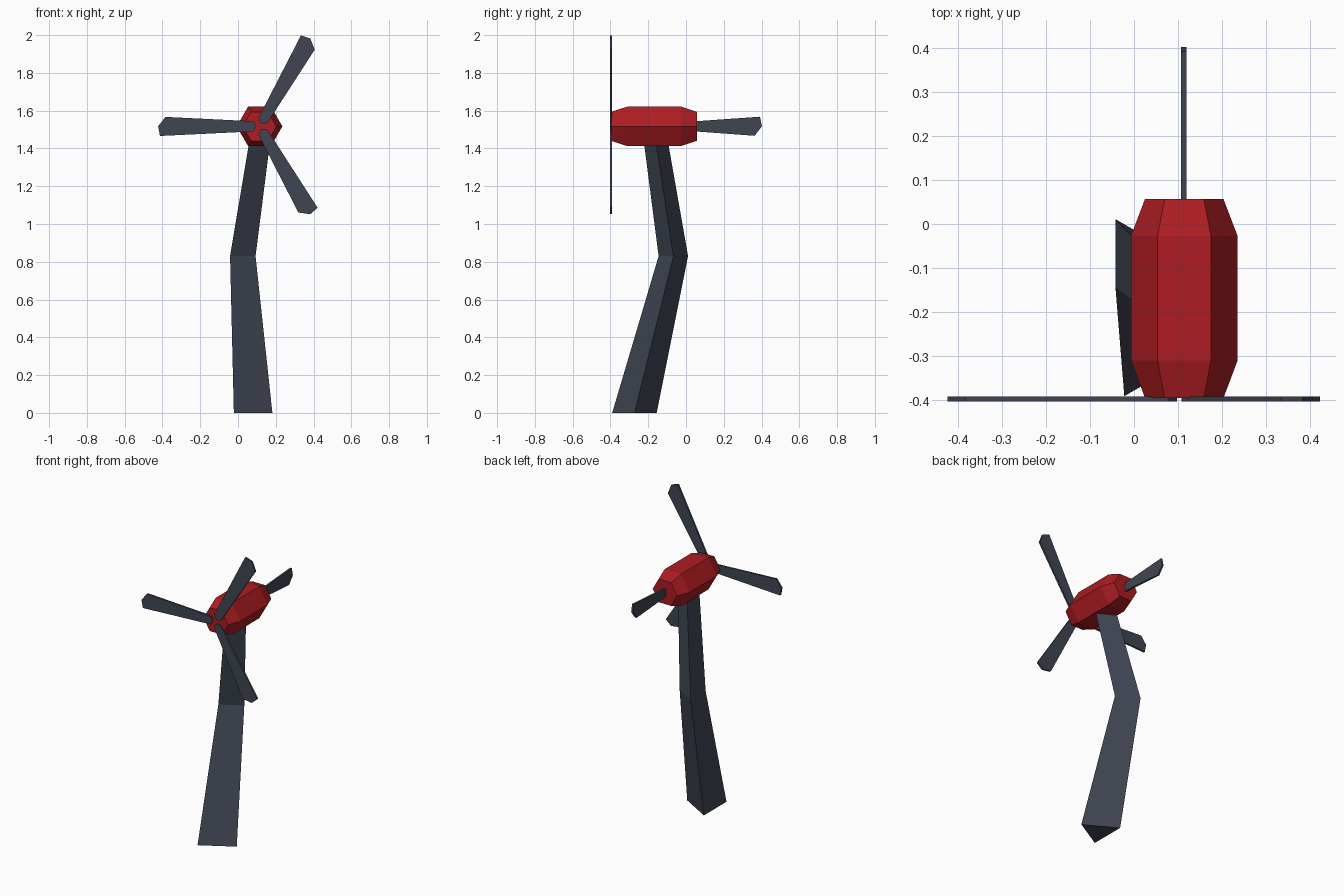
import bpy, bmesh
from math import sin, cos, radians
from mathutils import Vector

if "Cube" in bpy.data.objects:
    bpy.data.objects.remove(bpy.data.objects["Cube"])


def material(name, color):
    m = bpy.data.materials.new(name)
    m.diffuse_color = (*color, 1)
    m.use_nodes = True
    m.node_tree.nodes["Principled BSDF"].inputs["Base Color"].default_value = m.diffuse_color
    return m


SLATE = material("slate", (0.05, 0.06, 0.085))
RED = material("red", (0.42, 0.012, 0.016))


def loft(name, rings, mat):
    """Flat-faced solid through matching rings, capped at both ends."""
    bm = bmesh.new()
    loops = [[bm.verts.new(p) for p in ring] for ring in rings]
    n = len(loops[0])
    for a, b in zip(loops, loops[1:]):
        for i in range(n):
            j = (i + 1) % n
            bm.faces.new((a[i], a[j], b[j], b[i]))
    bm.faces.new(loops[0][::-1])
    bm.faces.new(loops[-1])
    bmesh.ops.recalc_face_normals(bm, faces=bm.faces[:])
    me = bpy.data.meshes.new(name)
    bm.to_mesh(me)
    bm.free()
    me.materials.append(mat)
    ob = bpy.data.objects.new(name, me)
    bpy.context.collection.objects.link(ob)
    return ob


def ngon(n, radius):
    return [(radius * cos(radians(360 * i / n)), radius * sin(radians(360 * i / n)))
            for i in range(n)]


# Tower: bent, tapering three-sided column (centre x, centre y, z, radius)
tower = [(0.046, -0.273, 0.0, 0.136), (0.003, -0.067, 0.83, 0.09),
         (0.100, -0.163, 1.46, 0.073)]
loft("tower", [[(x + u, y + v, z) for u, v in ngon(3, r)] for x, y, z, r in tower], SLATE)

# Nacelle: six-sided barrel along y with chamfered ends (y, radius)
HX, HZ = 0.114, 1.517
nacelle = [(-0.395, 0.089), (-0.31, 0.121), (-0.027, 0.121), (0.057, 0.089)]
loft("nacelle", [[(HX + u, y, HZ + v) for u, v in ngon(6, r)] for y, r in nacelle], RED)


def vane(name, origin, along, side, root, tip):
    """Thin plate with a pointed root and a skewed, chipped tip."""
    outline = [(root, 0), (root + 0.018, -0.027), (tip - 0.039, -0.05),
               (tip, 0), (tip - 0.010, 0.051), (root + 0.018, 0.027)]
    origin, along, side = Vector(origin), Vector(along), Vector(side)
    half = along.cross(side) * 0.006
    flat = [origin + along * r + side * s for r, s in outline]
    loft(name, [[p - half for p in flat], [p + half for p in flat]], SLATE)


# Rotor: three blades around the hub axis
for k, a in enumerate(radians(d) for d in (60, 180, 300)):
    vane(f"rotor_blade_{k + 1}", (HX, -0.397, HZ), (cos(a), 0, sin(a)),
         (-sin(a), 0, cos(a)), 0.016, 0.537)

# Tail vane: upright plate behind the nacelle
vane("tail_vane", (HX - 0.001, 0, HZ), (0, 1, 0), (0, 0, 1), 0.035, 0.402)
